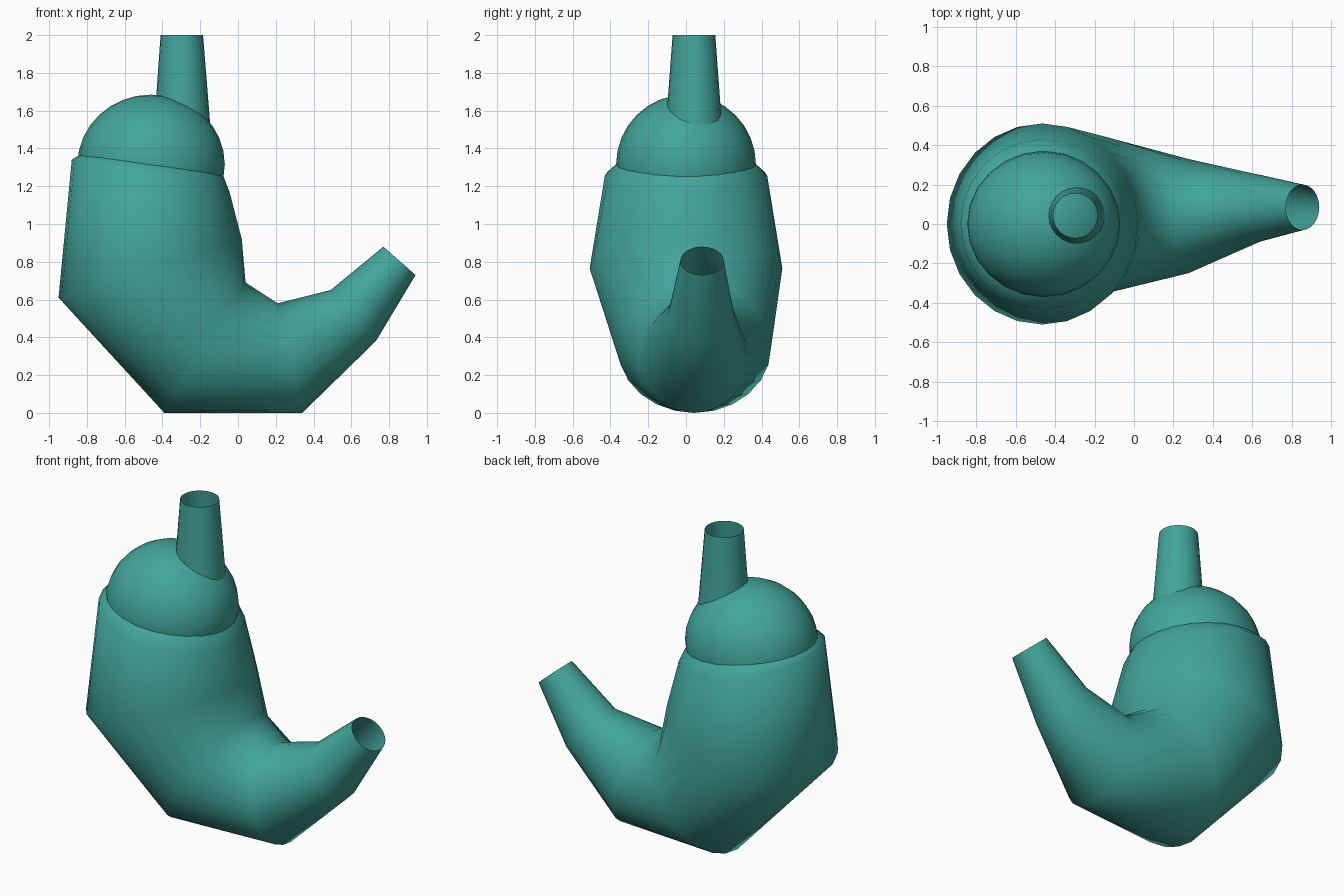
import bpy, bmesh, math
from mathutils import Vector

cube = bpy.data.objects.get("Cube")
if cube:
    bpy.data.objects.remove(cube, do_unlink=True)

teal = bpy.data.materials.new("teal")
teal.use_nodes = True
colour = (0.054, 0.375, 0.325, 1)
teal.diffuse_color = colour
teal.node_tree.nodes["Principled BSDF"].inputs["Base Color"].default_value = colour


def finish(name, bm):
    bmesh.ops.recalc_face_normals(bm, faces=bm.faces)
    for face in bm.faces:
        face.smooth = True
    mesh = bpy.data.meshes.new(name)
    bm.to_mesh(mesh)
    bm.free()
    mesh.materials.append(teal)
    obj = bpy.data.objects.new(name, mesh)
    bpy.context.collection.objects.link(obj)
    return obj


def loft(name, sections, sides):
    """Open skin over elliptical sections: (outer x, z), (inner x, z), y centre, y half-width."""
    bm = bmesh.new()
    rings = []
    for (ox, oz), (ix, iz), y, half in sections:
        outer, inner = Vector((ox, y, oz)), Vector((ix, y, iz))
        centre, arm = (outer + inner) / 2, (outer - inner) / 2
        side = Vector((0, half, 0))
        angles = [math.tau * i / sides for i in range(sides)]
        rings.append([bm.verts.new(centre + arm * math.cos(a) + side * math.sin(a)) for a in angles])
    for low, high in zip(rings, rings[1:]):
        for i in range(sides):
            j = (i + 1) % sides
            bm.faces.new((low[i], low[j], high[j], high[i]))
    return finish(name, bm)


# Bent pouch, from the rim under the dome to the open spout
loft("bent_body", [
    ((-0.77, 1.42), (-0.15, 1.32), 0.0, 0.30),
    ((-0.85, 1.36), (-0.08, 1.26), 0.0, 0.375),
    ((-0.88, 1.34), (-0.045, 1.17), 0.0, 0.43),
    ((-0.95, 0.61), (0.02, 0.92), 0.0, 0.51),
    ((-0.39, 0.0), (0.04, 0.69), 0.045, 0.405),
    ((0.34, 0.0), (0.21, 0.58), 0.04, 0.29),
    ((0.73, 0.38), (0.49, 0.65), 0.08, 0.175),
    ((0.94, 0.73), (0.77, 0.88), 0.085, 0.115),
], 24)

# Dome on top of the pouch
bm = bmesh.new()
bmesh.ops.create_uvsphere(bm, u_segments=24, v_segments=16, radius=1)
bmesh.ops.scale(bm, vec=(0.39, 0.37, 0.37), verts=bm.verts)
dome = finish("dome", bm)
dome.location = (-0.46, 0.0, 1.315)

# Open tapered tube rising from the dome
loft("inlet_tube", [
    ((-0.445, 1.5), (-0.145, 1.5), 0.042, 0.15),
    ((-0.41, 2.0), (-0.185, 2.0), 0.042, 0.113),
], 24)
